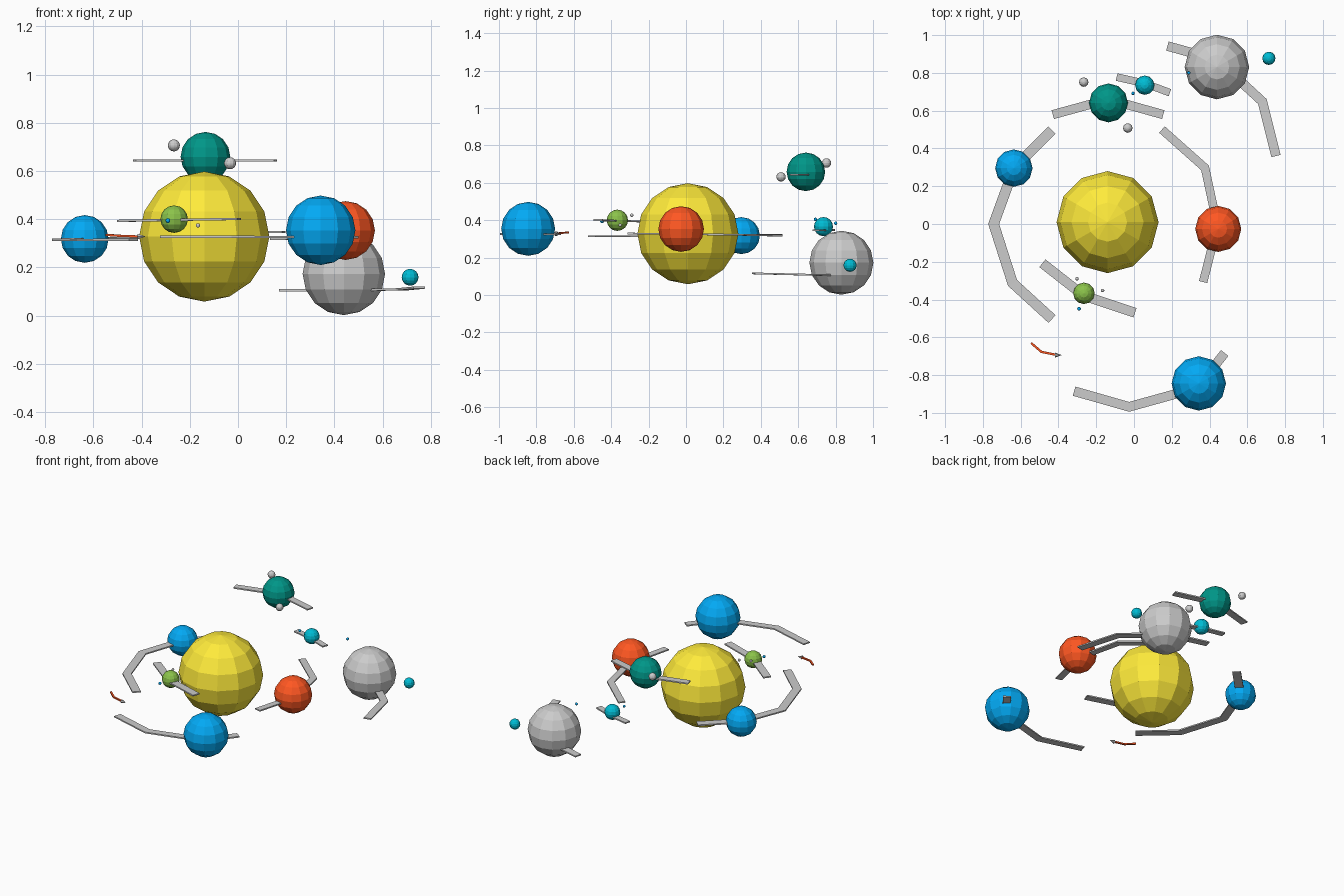
import bpy, bmesh
from mathutils import Vector

if "Cube" in bpy.data.objects:
    bpy.data.objects.remove(bpy.data.objects["Cube"])


def material(name, hex_code):
    srgb = [int(hex_code[i:i + 2], 16) / 255 for i in (0, 2, 4)]
    lin = [c / 12.92 if c < 0.04 else ((c + 0.055) / 1.055) ** 2.4 for c in srgb]
    m = bpy.data.materials.new(name)
    m.diffuse_color = (*lin, 1)
    m.use_nodes = True
    m.node_tree.nodes["Principled BSDF"].inputs["Base Color"].default_value = m.diffuse_color
    return m


YELLOW = material("yellow", "FFEB3B")
BLUE = material("blue", "03A9F4")
ORANGE = material("orange", "FF5722")
TEAL = material("teal", "009688")
CYAN = material("cyan", "00BCD4")
GREEN = material("green", "8BC34A")


def add_object(name, bm, mat=None):
    mesh = bpy.data.meshes.new(name)
    bm.to_mesh(mesh)
    bm.free()
    ob = bpy.data.objects.new(name, mesh)
    bpy.context.collection.objects.link(ob)
    if mat:
        mesh.materials.append(mat)
    return ob


def ball(name, loc, r, mat=None):
    bm = bmesh.new()
    bmesh.ops.create_uvsphere(bm, u_segments=12, v_segments=8, radius=r)
    add_object(name, bm, mat).location = loc


def ribbon(name, path, width, mat=None, thick=0.009):
    """Flat mitred strip following a path of (x, y, z) points."""
    pts = [Vector(p) for p in path]
    bm = bmesh.new()
    rings = []
    for i, p in enumerate(pts):
        a = (p - pts[i - 1]) if i else (pts[1] - p)
        b = (pts[i + 1] - p) if i < len(pts) - 1 else a
        na = Vector((-a.y, a.x, 0)).normalized()
        nb = Vector((-b.y, b.x, 0)).normalized()
        n = (na + nb).normalized()
        side = n * (width / 2 / n.dot(na))
        up = Vector((0, 0, thick / 2))
        rings.append([bm.verts.new(p + s) for s in
                      (side + up, -side + up, -side - up, side - up)])
    for r, s in zip(rings, rings[1:]):
        for k in range(4):
            bm.faces.new((r[k], r[(k + 1) % 4], s[(k + 1) % 4], s[k]))
    bm.faces.new(rings[0])
    bm.faces.new(rings[-1][::-1])
    bmesh.ops.recalc_face_normals(bm, faces=bm.faces)
    add_object(name, bm, mat)


# Central star and planets
ball("star", (-0.14, 0.01, 0.328), 0.27, YELLOW)
ball("orange_planet", (0.446, -0.026, 0.353), 0.122, ORANGE)
ball("small_blue_planet", (-0.636, 0.296, 0.318), 0.099, BLUE)
ball("large_blue_planet", (0.343, -0.844, 0.354), 0.144, BLUE)
ball("grey_planet", (0.439, 0.831, 0.173), 0.171)
ball("teal_planet", (-0.135, 0.641, 0.659), 0.103, TEAL)
ball("green_planet", (-0.265, -0.367, 0.40), 0.057, GREEN)
ball("cyan_planet", (0.057, 0.735, 0.366), 0.051, CYAN)

# Moons
ball("grey_planet_moon", (0.714, 0.877, 0.159), 0.035, CYAN)
for i, loc in enumerate([(-0.266, 0.751, 0.706), (-0.033, 0.508, 0.632)]):
    ball(f"teal_planet_moon_{i + 1}", loc, 0.025)
for i, loc in enumerate([(-0.302, -0.29, 0.427), (-0.166, -0.352, 0.374)]):
    ball(f"green_planet_moon_{i + 1}", loc, 0.009)
ball("green_planet_moon_3", (-0.291, -0.449, 0.394), 0.01, BLUE)
for i, loc in enumerate([(-0.005, 0.692, 0.405), (0.29, 0.80, 0.384)]):
    ball(f"cyan_planet_moon_{i + 1}", loc, 0.009, BLUE)

# Orbit arcs
ribbon("orange_orbit", [(0.148, 0.5, 0.318), (0.376, 0.297, 0.322),
                        (0.442, -0.01, 0.326), (0.366, -0.307, 0.329)], 0.045)
ribbon("small_blue_orbit", [(-0.434, 0.497, 0.323), (-0.635, 0.296, 0.319),
                            (-0.743, 0, 0.315), (-0.643, -0.312, 0.314),
                            (-0.434, -0.503, 0.315)], 0.055)
ribbon("large_blue_orbit", [(-0.317, -0.885, 0.327), (-0.026, -0.968, 0.327),
                            (0.335, -0.868, 0.326), (0.48, -0.683, 0.325)], 0.05)
ribbon("grey_orbit", [(0.177, 0.942, 0.105), (0.439, 0.87, 0.105),
                      (0.68, 0.648, 0.109), (0.752, 0.36, 0.116)], 0.05)
ribbon("teal_orbit", [(-0.43, 0.579, 0.643), (-0.135, 0.66, 0.643),
                      (0.155, 0.579, 0.643)], 0.048)
ribbon("cyan_orbit", [(-0.092, 0.778, 0.348), (0.058, 0.744, 0.347),
                      (0.19, 0.695, 0.347)], 0.04)
ribbon("green_orbit", [(-0.485, -0.208, 0.393), (-0.265, -0.38, 0.397),
                       (0.005, -0.47, 0.401)], 0.052)

# Comet: orange tail with a tiny grey pointed head
ribbon("comet_tail", [(-0.545, -0.63, 0.335), (-0.49, -0.677, 0.331),
                      (-0.405, -0.694, 0.328)], 0.012, ORANGE)
bm = bmesh.new()
bmesh.ops.create_cone(bm, cap_ends=True, segments=6, radius1=0.013, radius2=0, depth=0.035)
head = add_object("comet_head", bm)
head.location = (-0.40, -0.694, 0.328)
head.rotation_euler = (0, 1.571, 0)
